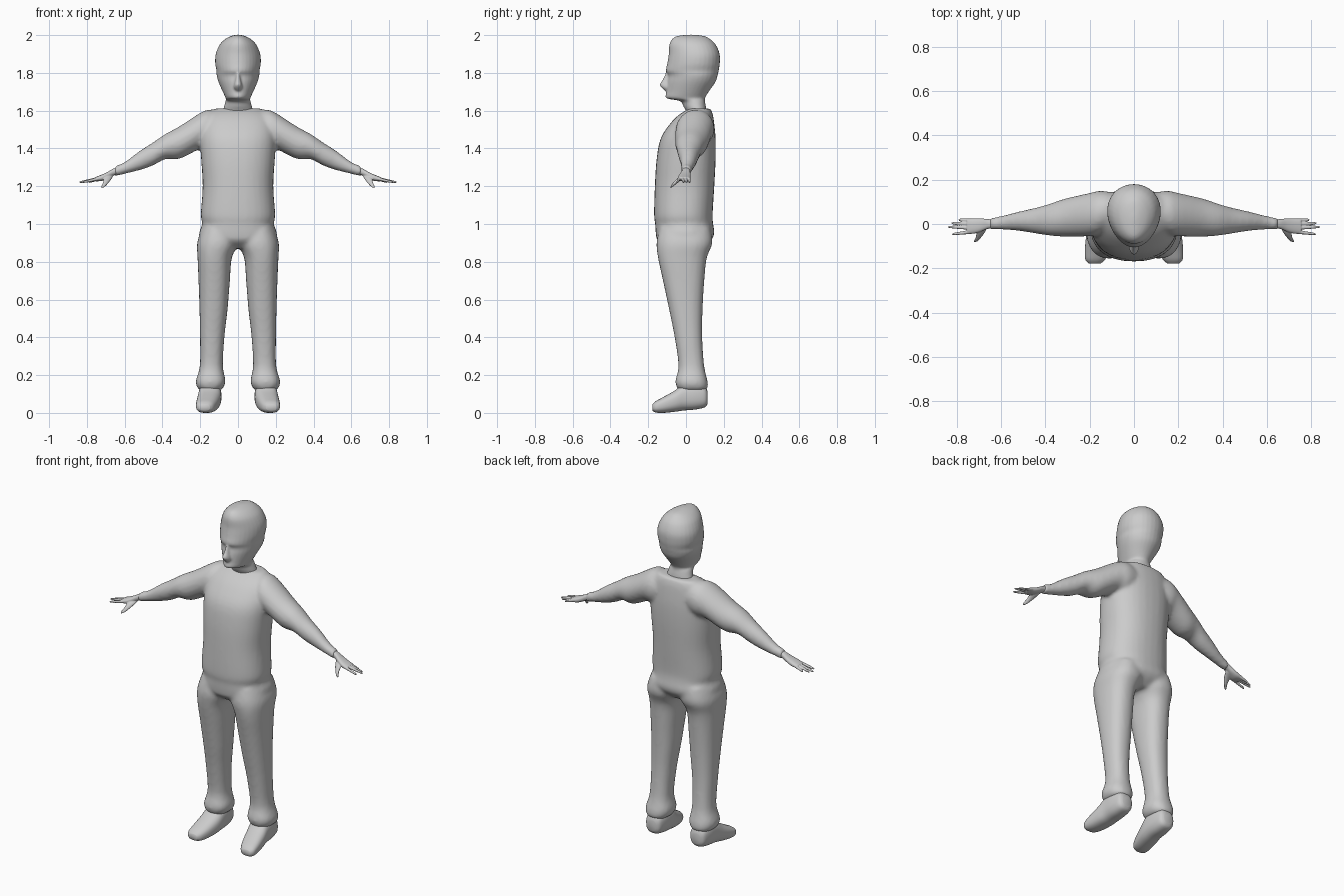
import bpy, bmesh, math
from mathutils import Vector

N = 32


def catmull(rows, steps):
    """Smoothly interpolate between cross-section rows."""
    out = []
    for i in range(len(rows) - 1):
        p = [Vector(rows[max(0, min(len(rows) - 1, i + k))]) for k in (-1, 0, 1, 2)]
        for s in range(steps):
            t = s / steps
            out.append(p[1] + 0.5 * t * ((p[2] - p[0])
                       + t * (2 * p[0] - 5 * p[1] + 4 * p[2] - p[3])
                       + t * t * (3 * (p[1] - p[2]) + p[3] - p[0])))
    out.append(Vector(rows[-1]))
    return out


def loft(bm, axis, rows, power=2.0, taper=0.0, side=1, steps=4):
    """Rows are (position, u0, u1, v0, v1) of rounded sections along an axis."""
    rings = []
    for t, u0, u1, v0, v1 in catmull(rows, steps):
        ring = []
        for k in range(N):
            a = 2 * math.pi * k / N
            c, s = math.cos(a), math.sin(a)
            c = math.copysign(abs(c) ** (2 / power), c)
            s = math.copysign(abs(s) ** (2 / power), s)
            u = (u0 + u1) / 2 + (u1 - u0) / 2 * c * (1 + taper * s)
            v = (v0 + v1) / 2 + (v1 - v0) / 2 * s
            co = {'x': (t, u, v), 'y': (u, t, v), 'z': (u, v, t)}[axis]
            ring.append(bm.verts.new((co[0] * side, co[1], co[2])))
        rings.append(ring)
    for a, b in zip(rings, rings[1:]):
        for k in range(N):
            j = (k + 1) % N
            bm.faces.new((a[k], a[j], b[j], b[k]))
    bm.faces.new(rings[0])
    bm.faces.new(rings[-1])


def finish(bm, name, voxel=None, smooth=4):
    bmesh.ops.recalc_face_normals(bm, faces=bm.faces)
    me = bpy.data.meshes.new(name)
    bm.to_mesh(me)
    bm.free()
    for p in me.polygons:
        p.use_smooth = True
    ob = bpy.data.objects.new(name, me)
    bpy.context.collection.objects.link(ob)
    if voxel:
        m = ob.modifiers.new("Blend", 'REMESH')
        m.mode = 'VOXEL'
        m.voxel_size = voxel
        m.use_smooth_shade = True
        m = ob.modifiers.new("Soften", 'SMOOTH')
        m.factor = 0.5
        m.iterations = smooth
    return ob


def sym(rows):
    """Rows (z, half width, y0, y1) centred on x = 0."""
    return [(z, -w, w, a, b) for z, w, a, b in rows]


# Clothed body: torso, trouser legs and sleeves blended together
bm = bmesh.new()
loft(bm, 'z', sym([
    (.87, .15, -.10, .08), (.91, .195, -.15, .13), (.95, .207, -.16, .15),
    (1.0, .19, -.163, .144), (1.05, .197, -.169, .141), (1.2, .187, -.165, .15),
    (1.34, .195, -.156, .157), (1.45, .20, -.135, .157), (1.53, .19, -.085, .15),
    (1.58, .165, -.035, .142), (1.612, .12, .02, .13)]), power=2.3)
for side in (1, -1):
    loft(bm, 'z', [
        (.98, .01, .19, -.14, .13), (.9, .0, .216, -.156, .14), (.82, .033, .214, -.148, .11),
        (.7, .043, .209, -.122, .097), (.55, .055, .204, -.09, .088), (.4, .072, .201, -.06, .086),
        (.25, .08, .202, -.04, .096), (.17, .066, .223, -.056, .114), (.135, .077, .216, -.048, .116),
        (.12, .09, .203, -.035, .105)], power=2.3, side=side)
    loft(bm, 'x', [
        (.08, .0, .14, 1.42, 1.60), (.15, -.045, .15, 1.40, 1.606), (.2, -.055, .14, 1.398, 1.588),
        (.31, -.057, .115, 1.345, 1.517), (.385, -.052, .09, 1.343, 1.476),
        (.45, -.042, .072, 1.31, 1.432), (.52, -.031, .056, 1.285, 1.387),
        (.6, -.025, .036, 1.265, 1.328), (.65, -.026, .028, 1.252, 1.308)], side=side)
finish(bm, "clothed_body", 0.011, 5)

# Head with neck and nose
bm = bmesh.new()
loft(bm, 'z', sym([
    (1.58, .085, .01, .11), (1.62, .074, -.012, .106), (1.65, .066, -.03, .10),
    (1.662, .064, -.09, .10), (1.672, .067, -.108, .103), (1.70, .08, -.104, .12),
    (1.75, .102, -.10, .155), (1.785, .112, -.095, .167), (1.812, .113, -.106, .173),
    (1.85, .12, -.099, .179), (1.9, .117, -.091, .178), (1.95, .096, -.088, .157),
    (1.98, .066, -.072, .126), (1.995, .036, -.045, .095), (2.002, .01, .01, .04)]), taper=0.12)
loft(bm, 'z', sym([
    (1.70, .012, -.107, -.06), (1.722, .024, -.13, -.06), (1.74, .021, -.139, -.06),
    (1.765, .015, -.124, -.06), (1.80, .009, -.108, -.06)]))
finish(bm, "head", 0.006, 4)

# Shoes
bm = bmesh.new()
for side in (1, -1):
    loft(bm, 'y', [
        (.115, .12, .175, .05, .11), (.10, .10, .195, .03, .14), (.05, .09, .206, .018, .16),
        (-.01, .088, .21, .013, .155), (-.06, .095, .217, .006, .118), (-.12, .112, .222, .0, .084),
        (-.16, .13, .22, .002, .062), (-.178, .15, .205, .012, .045)], power=2.5, side=side)
finish(bm, "shoes")

# Hands: palm, four fingers and thumb each
for side, label in ((1, "left"), (-1, "right")):
    bm = bmesh.new()
    loft(bm, 'x', [
        (.63, -.019, .021, 1.267, 1.305), (.66, -.022, .022, 1.256, 1.293),
        (.69, -.034, .025, 1.24, 1.276), (.72, -.043, .025, 1.228, 1.262),
        (.755, -.044, .023, 1.226, 1.248)], power=2.4, side=side)
    for y0, y1, tip in ((.015, .019, .793), (-.001, .004, .825), (-.018, -.013, .84), (-.035, -.046, .822)):
        rows = []
        for f, r in ((0, .009), (.5, .0075), (.9, .0055), (1, .002)):
            x, y, z = .73 + (tip - .73) * f, y0 + (y1 - y0) * f, 1.242 - .021 * f
            rows.append((x, y - r, y + r, z - r, z + r))
        loft(bm, 'x', rows, side=side)
    loft(bm, 'y', [
        (-.005, .66, .71, 1.245, 1.268), (-.035, .672, .712, 1.225, 1.252),
        (-.06, .69, .715, 1.205, 1.228), (-.077, .706, .724, 1.192, 1.207),
        (-.081, .715, .725, 1.19, 1.198)], side=side)
    finish(bm, label + "_hand", 0.003, 2)
